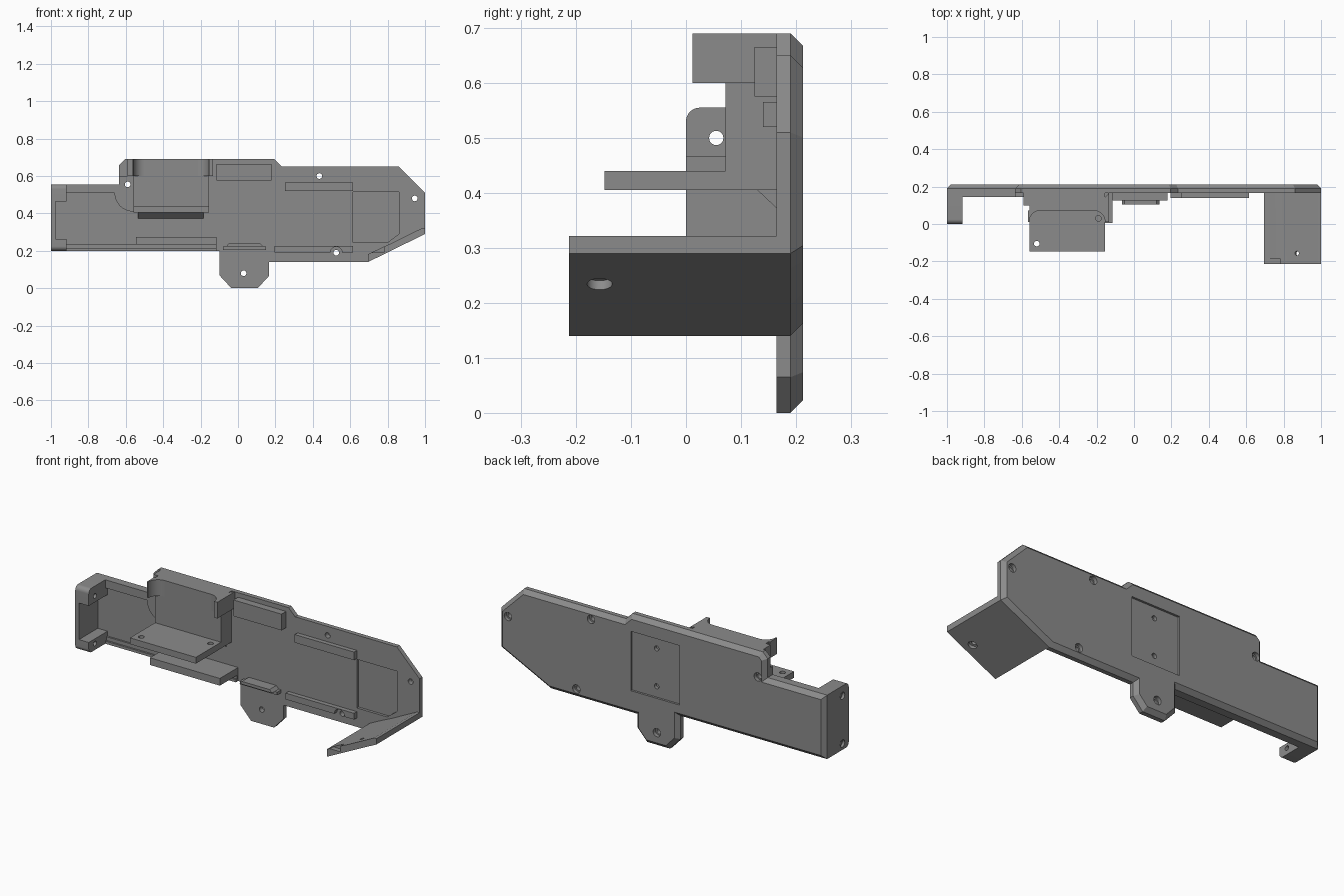
import bpy, bmesh, math
from mathutils import Vector

if "Cube" in bpy.data.objects:
    bpy.data.objects.remove(bpy.data.objects["Cube"])

grey = bpy.data.materials.new("matte_grey")
grey.diffuse_color = (0.26, 0.26, 0.26, 1)
grey.use_nodes = True
grey.node_tree.nodes["Principled BSDF"].inputs["Base Color"].default_value = grey.diffuse_color


def prism(name, pts, a, b, axis="y", chamfer=0):
    """Extrude a 2D outline from a to b along an axis, optionally chamfering the b end."""
    place = {"y": lambda p: (p[0], a, p[1]),
             "x": lambda p: (a, p[0], p[1]),
             "z": lambda p: (p[0], p[1], a)}[axis]
    step = Vector([(b - a - chamfer) if axis == k else 0 for k in "xyz"])
    bm = bmesh.new()
    base = bm.faces.new([bm.verts.new(place(p)) for p in pts])
    ext = bmesh.ops.extrude_face_region(bm, geom=[base], use_keep_orig=True)["geom"]
    bmesh.ops.translate(bm, vec=step, verts=[v for v in ext if isinstance(v, bmesh.types.BMVert)])
    bmesh.ops.recalc_face_normals(bm, faces=bm.faces)
    if chamfer:
        cap = [f for f in ext if isinstance(f, bmesh.types.BMFace)]
        bmesh.ops.inset_region(bm, faces=cap, thickness=chamfer, use_even_offset=True)
        bmesh.ops.translate(bm, vec=step.normalized() * chamfer, verts=cap[0].verts)
    me = bpy.data.meshes.new(name)
    bm.to_mesh(me)
    bm.free()
    me.materials.append(grey)
    ob = bpy.data.objects.new(name, me)
    bpy.context.collection.objects.link(ob)
    return ob


def rect(u0, u1, v0, v1):
    return [(u0, v0), (u1, v0), (u1, v1), (u0, v1)]


def box(name, x0, x1, y0, y1, z0, z1):
    return prism(name, rect(x0, x1, z0, z1), y0, y1)


def arc(cx, cy, r, d0, d1, n=10):
    return [(cx + r * math.cos(math.radians(d0 + (d1 - d0) * i / n)),
             cy + r * math.sin(math.radians(d0 + (d1 - d0) * i / n))) for i in range(n + 1)]


def circle(u, v, r):
    return arc(u, v, r, 0, 360, 24)[:-1]


def cut(ob, *cutters):
    """Subtract each cutter, then discard it."""
    for c in cutters:
        mod = ob.modifiers.new("cut", "BOOLEAN")
        mod.operation, mod.solver, mod.object = "DIFFERENCE", "EXACT", c
        bpy.context.view_layer.objects.active = ob
        bpy.ops.object.modifier_apply(modifier=mod.name)
        bpy.data.objects.remove(c)


F, B = 0.165, 0.2125  # front and back of the plate

# main plate with chamfered back edge
plate = prism("back_plate", [
    (-1, .2), (-.1, .2), (-.1, .07), (-.035, 0), (.105, 0), (.165, .065), (.165, .14),
    (.695, .14), (1, .29), (1, .51), (.86, .65), (.235, .65), (.195, .69), (-.605, .69),
    (-.635, .66), (-.635, .555), (-1, .555)], F, B, chamfer=.0225)
# shallow square recess on the back, angled recess on the front
cut(plate, box("c", -.11, .19, B - .012, .3, .27, .6),
    prism("c", [(.615, .245), (.8, .245), (.86, .29), (.86, .515), (.615, .515)], .1, F + .015))
for x, z in [(-.59, .555), (.435, .6), (.945, .48), (.03, .08), (.525, .19)]:
    cut(plate, prism("c", circle(x, z, .015), .1, .3), prism("c", circle(x, z, .023), B - .02, .3))
for z in (.54, .33):
    cut(plate, prism("c", circle(.04, z, .014), B - .03, .3))

# left end bracket with two drilled tabs
end = prism("end_bracket", [(F, .2)] + arc(.025, .225, .025, 270, 180)
            + arc(.025, .53, .025, 180, 90) + [(F, .555)], -1, -.917, "x")
cut(end, box("c", -.977, -.8, -.1, .3, .262, .465))
for z in (.235, .5):
    cut(end, prism("c", circle(.055, z, .013), -1.1, -.8, "x"),
        prism("c", circle(.055, z, .02), -1.1, -.985, "x"))

# raised frame around the left bay
frame = prism("bay_upper_rim", [(-.917, .555), (-.917, .51)]
              + arc(-.56, .51, .1, 180, 270) + [(-.56, .6), (-.635, .6), (-.635, .555)], .145, F)
cut(frame, prism("c", circle(-.59, .555, .015), .1, .3))
box("bay_lower_rim", -.917, -.115, .145, F, .2, .215)
box("bay_inner_rim", -.917, -.115, .155, F, .215, .235)
box("lower_ledge", -.545, -.115, .005, F, .235, .275)

# upper mount: solid block, shelf, gusset and curved top wings
box("mount_block", -.56, -.155, .072, F, .435, .69)
shelf = box("mount_shelf", -.56, -.155, -.148, F, .405, .44)
cut(shelf, prism("c", circle(-.52, -.105, .015), .3, .5, "z"),
    prism("c", circle(-.19, .03, .015), .3, .5, "z"))
prism("shelf_gusset", [(.13, .405), (F, .405), (F, .372)], -.535, -.185, "x")
prism("mount_wing_left", [(-.56, .073), (-.567, .073), (-.567, .012)]
      + arc(-.5, .012, .06, 180, 90), .6, .69, "z")
prism("mount_wing_right", [(-.135, .165), (-.135, .012), (-.153, .012)]
      + arc(-.215, .012, .06, 0, 90), .6, .69, "z")
box("mount_side_tab", -.59, -.56, .1, F, .6, .69)

# pads and rails on the front of the plate
box("upper_pad", -.115, .18, .125, F, .575, .665)
box("upper_rail", .25, .615, .14, F, .52, .565)
rail = box("lower_rail", .195, .615, .14, F, .19, .225)
cut(rail, prism("c", circle(.525, .19, .032), .1, .3))
box("connector_base", -.08, .15, .13, F, .205, .222)
prism("connector_lip", [(-.065, .222), (.135, .222), (.12, .238), (-.05, .238)], .105, F)

# sloping wing at the lower right
wing = prism("side_wing", [(.695, .14), (1, .29), (1, .322), (.985, .322), (.83, .245),
                           (.77, .218), (.695, .182)], -.213, F)
cut(wing, box("c", .715, .78, -.3, -.185, .19, .3))
for r, lo, hi in ((.012, -.2, .2), (.023, -.2, .015)):
    drill = prism("c", circle(0, 0, r), lo, hi, "z")
    drill.rotation_euler = (0, -math.atan2(.15, .305), 0)
    drill.location = (.885, -.157, .237)
    bpy.context.view_layer.update()
    cut(wing, drill)

# smooth curved surfaces, keep edges sharp
bpy.ops.object.select_all(action="DESELECT")
for ob in bpy.context.scene.objects:
    ob.select_set(True)
bpy.context.view_layer.objects.active = plate
bpy.ops.object.shade_smooth_by_angle(angle=math.radians(25))
